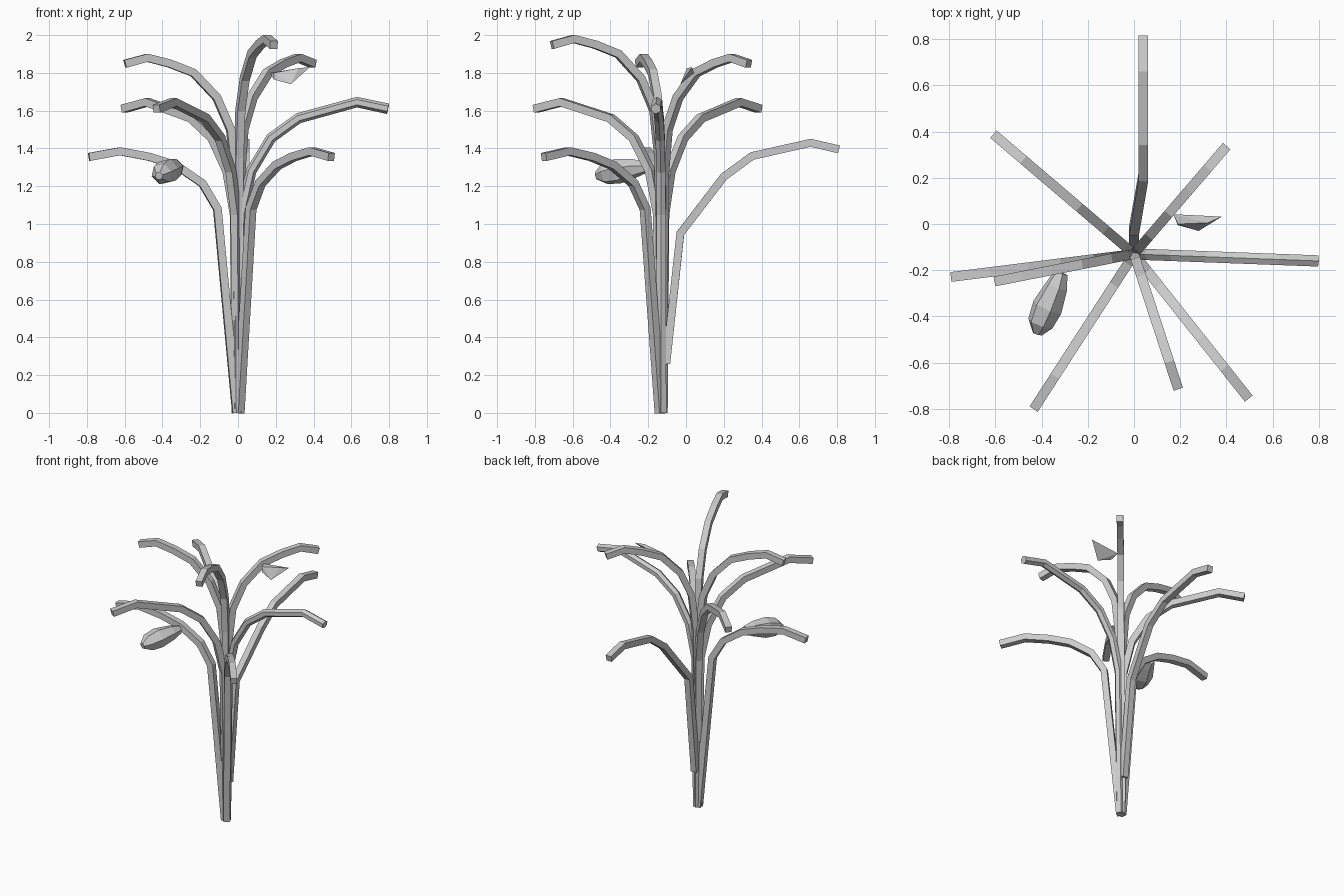
import bpy, bmesh, math
from mathutils import Vector

if "Cube" in bpy.data.objects:
    bpy.data.objects.remove(bpy.data.objects["Cube"])

ROOT = Vector((0, -0.13, 0))

def finish(name, bm):
    bmesh.ops.recalc_face_normals(bm, faces=bm.faces)
    me = bpy.data.meshes.new(name)
    bm.to_mesh(me)
    bm.free()
    ob = bpy.data.objects.new(name, me)
    bpy.context.collection.objects.link(ob)
    return ob

def loft(name, pts, radii, sides, side_dir, phase=0.0):
    """Sweep an n-gon along a path, keeping one axis near side_dir."""
    bm = bmesh.new()
    rings = []
    for i, p in enumerate(pts):
        a = (p - pts[i - 1]).normalized() if i else None
        b = (pts[i + 1] - p).normalized() if i < len(pts) - 1 else None
        t = ((a or b) + (b or a)).normalized()
        u = (side_dir - t * side_dir.dot(t)).normalized()
        v = t.cross(u)
        ring = []
        for k in range(sides):
            an = phase + 2 * math.pi * k / sides
            ring.append(bm.verts.new(p + radii[i] * (u * math.cos(an) + v * math.sin(an))))
        rings.append(ring)
    for r0, r1 in zip(rings, rings[1:]):
        for k in range(sides):
            j = (k + 1) % sides
            bm.faces.new((r0[k], r0[j], r1[j], r1[k]))
    bm.faces.new(rings[0])
    bm.faces.new(rings[-1])
    return finish(name, bm)

# Arching profiles: distance from the centre, height
low = [(0.008, 0), (0.11, 1.08), (0.19, 1.215), (0.33, 1.31), (0.47, 1.355), (0.63, 1.385), (0.795, 1.355)]
mid = [(0.005, 0), (0.018, 1.05), (0.07, 1.28), (0.175, 1.455), (0.32, 1.56), (0.63, 1.645), (0.795, 1.61)]
high = [(0.0, 0), (0.012, 1.25), (0.04, 1.5), (0.115, 1.67), (0.24, 1.8), (0.37, 1.85), (0.49, 1.88), (0.61, 1.848)]

# Stems: direction as x, y from the root; profile; lift; sides
stems = [
    ((-0.61, 0.52), mid, 0, 4),
    ((0.80, -0.03), mid, 0, 6),
    ((-0.44, -0.68), mid, 0, 4),
    ((0.50, -0.63), low, 0, 4),
    ((-0.80, -0.10), low, 0, 4),
    ((0.395, 0.46), high, 0, 4),
    ((-0.61, -0.12), high, 0, 4),
    ((0.19, -0.58), high, 0.1, 4),
]
for i, (d, prof, lift, n) in enumerate(stems):
    d = Vector((d[0], d[1], 0)).normalized()
    pts = [ROOT + d * r + Vector((0, 0, z + (lift if z else 0))) for r, z in prof]
    rad = 0.03 if n == 4 else 0.028
    loft(f"stem_{i + 1}", pts, [rad] * len(pts), n, Vector((-d.y, d.x, 0)), math.pi / n)

# Separate rear branch, leaving the trunk higher up
path = [(0, -0.105, 0.26), (0, -0.03, 0.95), (0.04, 0.2, 1.25), (0.04, 0.35, 1.36),
        (0.04, 0.66, 1.43), (0.04, 0.81, 1.395)]
loft("rear_branch", [Vector(p) for p in path], [0.03] * 6, 4, Vector((1, 0, 0)), math.pi / 4)

# Faceted bud hanging beside the lower left stem
bud = [(-0.315, -0.212, 1.30), (-0.335, -0.27, 1.295), (-0.375, -0.36, 1.28),
       (-0.405, -0.43, 1.265), (-0.418, -0.475, 1.255)]
loft("bud", [Vector(p) for p in bud], [0.03, 0.05, 0.068, 0.058, 0.022], 6, Vector((1, 0, 0)), 0.3)

# Thin pointed leaf below the upper right stem
bm = bmesh.new()
for p in [(0.17, 0.042, 1.80), (0.38, 0.032, 1.83), (0.28, -0.03, 1.74),
          (0.19, -0.005, 1.765), (0.19, 0.0, 1.80), (0.32, 0.005, 1.825)]:
    bm.verts.new(p)
bmesh.ops.convex_hull(bm, input=bm.verts)
finish("leaf", bm)
